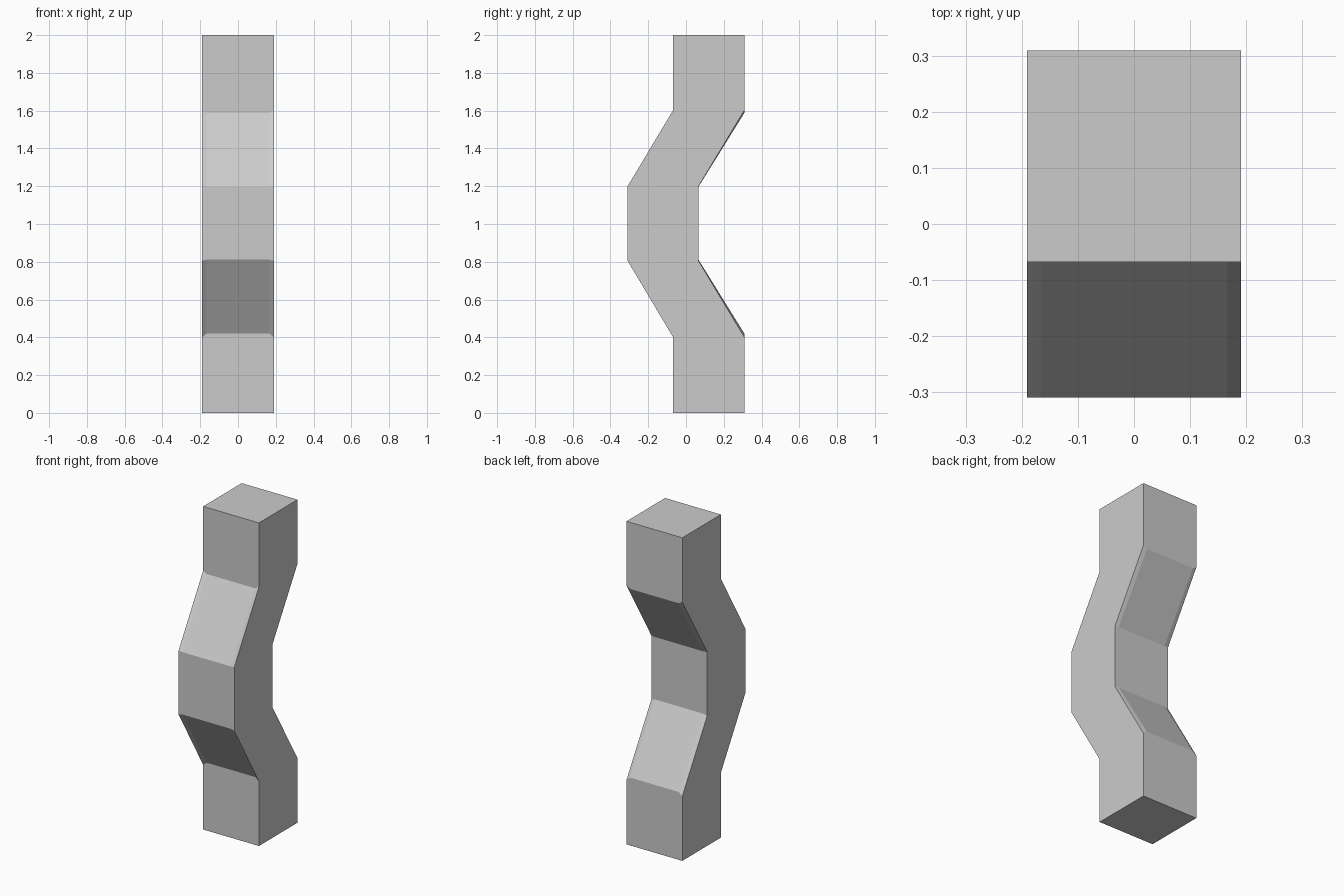
import bpy, bmesh

if "Cube" in bpy.data.objects:
    bpy.data.objects.remove(bpy.data.objects["Cube"])

X_OUT, X_IN = 0.191, 0.166          # side plane and inner edge of the narrow slope chamfers
FRONT = (-0.068, -0.309)            # front y: outer blocks, middle block
BACK = (0.309, 0.066)               # back y: outer blocks, middle block
SIDE_Z = (0.40, 0.805, 1.20, 1.603)  # bend heights along the side faces
MID_Z = (0.42, 0.811, 1.197, 1.588)  # bend heights along the centre


def profile(bends):
    """Closed zigzag outline in y, z."""
    zs = (0.0, *bends, 2.0)
    steps = (0, 0, 1, 1, 0, 0)
    front = [(FRONT[s], z) for s, z in zip(steps, zs)]
    back = [(BACK[s], z) for s, z in zip(steps, zs)]
    return front + back[::-1]


# Zigzag post: four outlines lofted across x
bm = bmesh.new()
rings = []
for x, bends in ((-X_OUT, SIDE_Z), (-X_IN, MID_Z), (X_IN, MID_Z), (X_OUT, SIDE_Z)):
    rings.append([bm.verts.new((x, y, z)) for y, z in profile(bends)])

for a, b in zip(rings, rings[1:]):
    n = len(a)
    for i in range(n):
        j = (i + 1) % n
        bm.faces.new((a[i], a[j], b[j], b[i]))

# Flat sides, one quad per segment
for ring in (rings[0], rings[-1]):
    for i in range(5):
        bm.faces.new((ring[i], ring[i + 1], ring[10 - i], ring[11 - i]))

bmesh.ops.recalc_face_normals(bm, faces=bm.faces)
mesh = bpy.data.meshes.new("zigzag_post")
bm.to_mesh(mesh)
bm.free()
post = bpy.data.objects.new("zigzag_post", mesh)
bpy.context.collection.objects.link(post)
